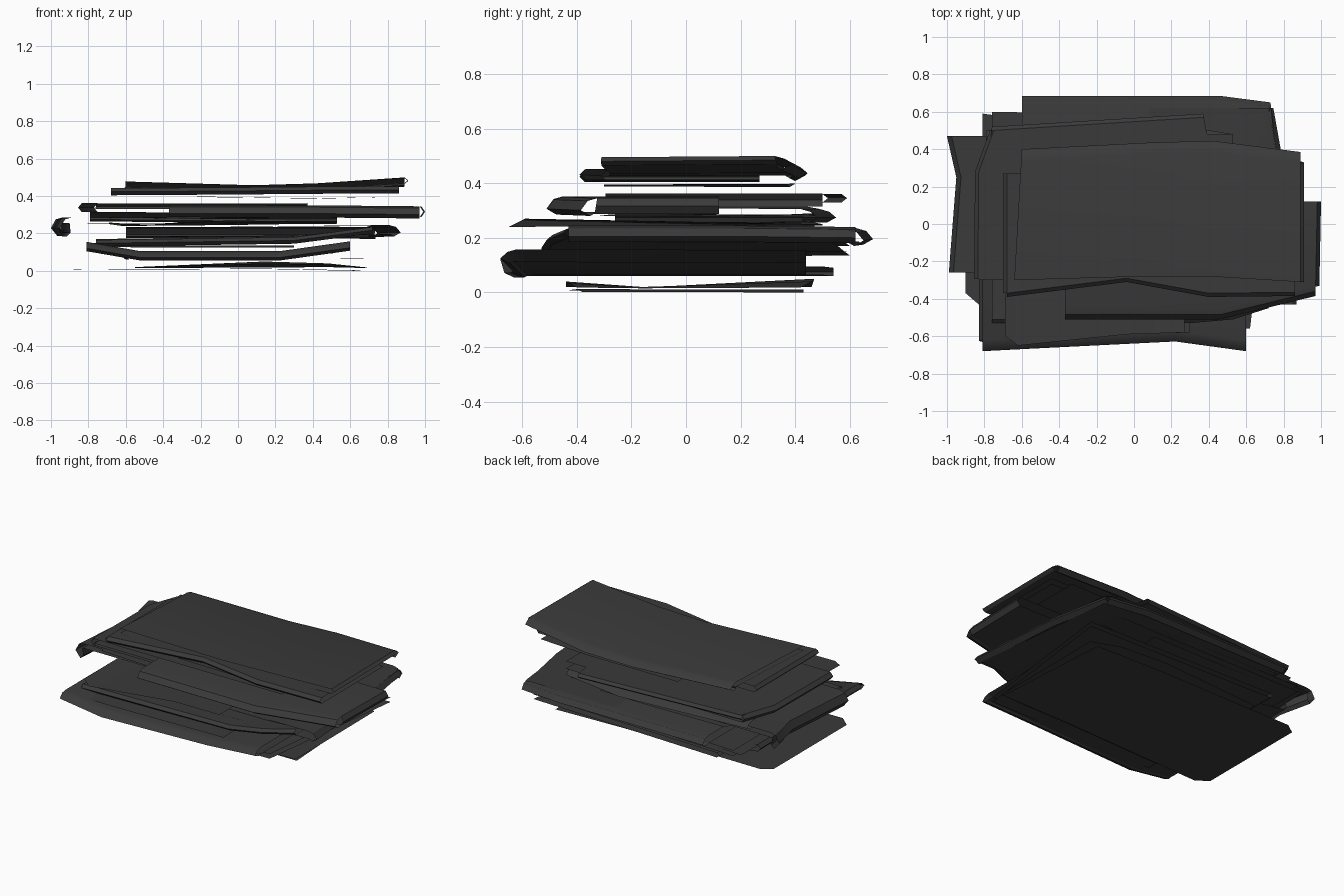
import bpy, bmesh, math
from mathutils import Vector

dark = bpy.data.materials.new("charcoal_paper")
dark.diffuse_color = (0.042, 0.042, 0.042, 1)


def finish(name, bm):
    bmesh.ops.remove_doubles(bm, verts=bm.verts, dist=0.0005)
    bmesh.ops.recalc_face_normals(bm, faces=bm.faces)
    me = bpy.data.meshes.new(name)
    bm.to_mesh(me)
    bm.free()
    me.materials.append(dark)
    ob = bpy.data.objects.new(name, me)
    bpy.context.collection.objects.link(ob)
    bpy.ops.object.select_all(action='DESELECT')
    ob.select_set(True)
    bpy.context.view_layer.objects.active = ob
    bpy.ops.object.shade_smooth_by_angle(angle=math.radians(30))


def folded(name, fold, free, t, droop=0, side=None):
    """Two leaves joined by a fold; optional second fold on the first (0) or last (-1) end."""
    if droop:
        rows = [(.06, 0), (.025, -.01), (0, -.2 * t - droop / 2), (.035, -droop),
                (.055, -.8 * droop), (.05, -t)]
    else:
        rows = [(.02, 0), (0, -t / 2), (.02, -t)]
    bm = bmesh.new()
    grid = []
    for a, b in zip(fold, free):
        a, b = Vector(a), Vector(b)
        d = (b - a).normalized()
        pts = [b] + [a + d * i + Vector((0, 0, z)) for i, z in rows] + [b - Vector((0, 0, t))]
        grid.append([bm.verts.new(p) for p in pts])
    for c0, c1 in zip(grid, grid[1:]):
        for j in range(len(c0) - 1):
            bm.faces.new((c0[j], c0[j + 1], c1[j + 1], c1[j]))
    # second fold closing one end
    if side is not None:
        end, inner = grid[side], grid[1 if side == 0 else -2]
        top, low = (end[0], end[1]), (end[-1], end[-2])
        out = end[0].co - inner[0].co
        out.z = 0
        out = out.normalized() * .02
        mid = [bm.verts.new((p.co + q.co) / 2 + out) for p, q in zip(top, low)]
        bm.faces.new((top[0], top[1], mid[1], mid[0]))
        bm.faces.new((mid[0], mid[1], low[1], low[0]))
    finish(name, bm)


def sheet(name, *lines):
    """Single loose leaf through a series of lines."""
    bm = bmesh.new()
    rows = [[bm.verts.new(p) for p in line] for line in lines]
    for f, b in zip(rows, rows[1:]):
        for i in range(len(f) - 1):
            bm.faces.new((f[i], f[i + 1], b[i + 1], b[i]))
    finish(name, bm)


# bottom leaves
sheet("bottom_leaf", [(-.9, -.37, .005), (-.83, -.43, .008), (.14, -.4, .012), (.69, -.38, .002)],
      [(-.9, .38, .005), (-.83, .43, .006), (.14, .43, .01), (.64, .43, 0)])
sheet("bottom_inner_leaf", [(-.55, -.44, .02), (.14, -.44, .04), (.48, -.43, .035), (.69, -.4, .018)],
      [(-.55, -.16, .015), (.14, -.16, .018), (.48, -.16, .02), (.69, -.16, .015)],
      [(-.55, .46, .02), (.14, .47, .05), (.48, .46, .04), (.69, .42, .018)])

# lower papers
folded("flat_low_paper", [(-.6, -.56, .09), (-.62, .54, .09)],
       [(.62, -.56, .095), (.75, .5, .095)], .03)
folded("bowed_paper", [(-.81, -.68, .155), (-.52, -.665, .105), (.22, -.628, .105), (.6, -.68, .158)],
       [(-.81, .42, .155), (-.52, .43, .105), (.22, .44, .105), (.6, .44, .155)], .045, .05, side=0)
folded("rising_paper", [(-.76, -.53, .165), (.3, -.53, .18), (.53, -.51, .21), (.72, -.45, .235)],
       [(-.76, .6, .17), (.3, .58, .185), (.53, .55, .21), (.72, .5, .235)], .035)
sheet("left_low_leaf", [(-.81, -.6, .13), (-.5, -.6, .125), (.3, -.58, .125)],
      [(-.81, .59, .15), (-.5, .55, .135), (.3, .55, .135)])

# middle papers
folded("back_fold_paper", [(-.6, .685, .235), (.46, .685, .235), (.73, .65, .23)],
       [(-.6, -.43, .235), (.5, -.43, .235), (.84, -.4, .235)], .05, .06)
folded("right_fold_paper", [(.87, -.43, .245), (.82, .2, .245), (.745, .62, .24)],
       [(-.58, -.43, .23), (-.58, .2, .23), (-.58, .62, .23)], .05, .06)
folded("left_fold_paper", [(-.99, -.26, .285), (-.95, .25, .285), (-1, .47, .285)],
       [(.52, -.26, .29), (.53, .25, .28), (.5, .47, .29)], .03, .1)
sheet("front_loose_leaf", [(-.69, -.6, .25), (-.62, -.65, .24), (-.04, -.59, .27), (.27, -.58, .265)],
      [(-.69, .45, .26), (-.62, .5, .25), (-.04, .5, .245), (.27, .5, .25)])
folded("drooping_paper", [(-.79, .5, .315), (.1, .55, .305), (.53, .48, .305)],
       [(-.79, -.28, .315), (.1, -.32, .31), (.53, -.3, .31)], .03, .05)
folded("quarter_fold_paper", [(-.76, .52, .36), (.37, .59, .36)],
       [(-.83, -.3, .36), (.53, -.3, .36)], .03)
folded("quarter_fold_flank", [(-.855, -.295, .362), (-.85, .28, .362), (-.77, .5, .362)],
       [(.53, -.295, .362), (.53, .28, .362), (.53, .48, .362)], .048)
folded("front_fold_paper", [(-.37, -.51, .352), (.46, -.51, .35), (.97, -.385, .345)],
       [(-.37, .12, .352), (.46, .12, .35), (.98, .12, .345)], .058, .065, side=-1)

# upper papers
sheet("upper_loose_leaf", [(-.22, -.3, .395), (.44, -.3, .388), (.79, -.3, .395)],
      [(-.22, .4, .398), (.44, .38, .386), (.79, .37, .395)])
folded("upper_paper", [(-.68, -.39, .442), (-.04, -.31, .446), (.4, -.39, .45), (.86, -.385, .452)],
       [(-.68, .27, .442), (-.04, .27, .446), (.4, .27, .45), (.86, .27, .452)], .038, side=0)
folded("top_paper", [(-.6, .4, .478), (.08, .435, .458), (.42, .445, .468), (.89, .385, .5)],
       [(-.64, -.3, .478), (.07, -.28, .456), (.4, -.28, .465), (.89, -.31, .495)], .03, .05, side=-1)
